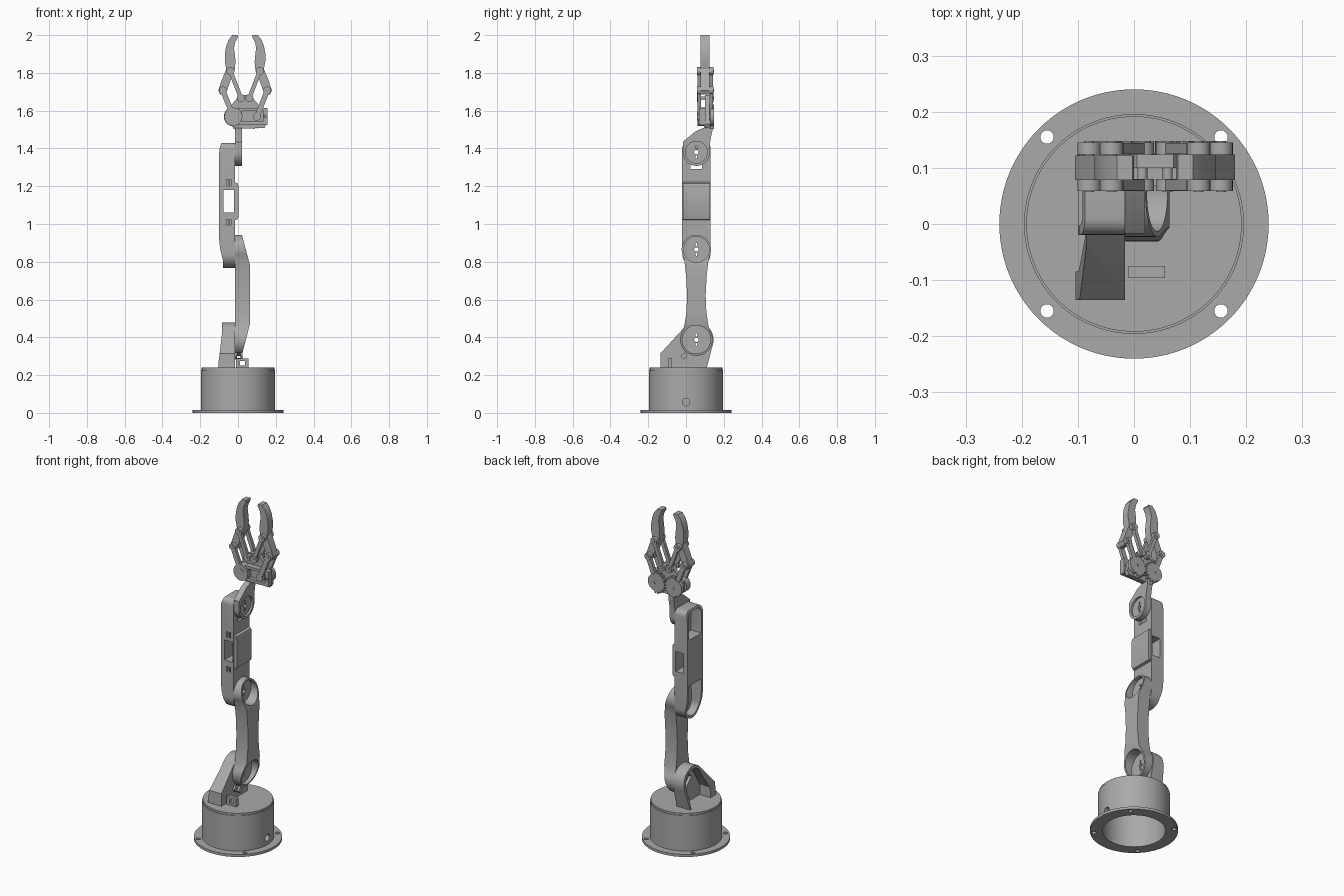
import bpy, bmesh, math
from mathutils import Vector
from mathutils.geometry import convex_hull_2d

if "Cube" in bpy.data.objects:
    bpy.data.objects.remove(bpy.data.objects["Cube"])

grey = bpy.data.materials.new("plain grey")
grey.use_nodes = True
grey.diffuse_color = (0.4, 0.4, 0.4, 1)
grey.node_tree.nodes["Principled BSDF"].inputs["Base Color"].default_value = (0.4, 0.4, 0.4, 1)
parts = []


def arc(c, r, a0=0, a1=360, n=40):
    """Points on an arc, angles in degrees."""
    return [(c[0] + r * math.cos(math.radians(a0 + (a1 - a0) * i / n)),
             c[1] + r * math.sin(math.radians(a0 + (a1 - a0) * i / n)))
            for i in range(n if a1 - a0 == 360 else n + 1)]


def hull(*groups):
    pts = [Vector(p) for g in groups for p in g]
    return [tuple(pts[i]) for i in convex_hull_2d(pts)]


def rect(u0, v0, u1, v1):
    return [(u0, v0), (u1, v0), (u1, v1), (u0, v1)]


def finish(name, bm):
    bmesh.ops.recalc_face_normals(bm, faces=bm.faces)
    me = bpy.data.meshes.new(name)
    bm.to_mesh(me)
    bm.free()
    me.materials.append(grey)
    ob = bpy.data.objects.new(name, me)
    bpy.context.collection.objects.link(ob)
    parts.append(ob)
    return ob


def prism(name, pts, axis, a, b):
    """Extrude an outline along an axis from a to b; the outline is in the other two axes."""
    place = {"x": lambda p, d: (d, p[0], p[1]),
             "y": lambda p, d: (p[0], d, p[1]),
             "z": lambda p, d: (p[0], p[1], d)}[axis]
    bm = bmesh.new()
    face = bm.faces.new([bm.verts.new(place(p, a)) for p in pts])
    ext = bmesh.ops.extrude_face_region(bm, geom=[face])["geom"]
    shift = Vector(place((0, 0), b - a))
    bmesh.ops.translate(bm, vec=shift, verts=[v for v in ext if isinstance(v, bmesh.types.BMVert)])
    return finish(name, bm)


def lathe(name, pts, n=96):
    bm = bmesh.new()
    vs = [bm.verts.new((r, 0, z)) for r, z in pts]
    es = [bm.edges.new((vs[i], vs[(i + 1) % len(vs)])) for i in range(len(vs))]
    bmesh.ops.spin(bm, geom=vs + es, axis=(0, 0, 1), cent=(0, 0, 0),
                   angle=math.tau, steps=n, use_merge=True)
    bmesh.ops.remove_doubles(bm, verts=bm.verts, dist=1e-5)
    return finish(name, bm)


def cut(ob, pts, axis, a, b):
    """Subtract an extruded outline from a part."""
    tool = prism("cutter", pts, axis, a, b)
    parts.remove(tool)
    tool.hide_render = True
    mod = ob.modifiers.new("cut", "BOOLEAN")
    mod.operation, mod.solver, mod.object = "DIFFERENCE", "EXACT", tool
    bpy.context.view_layer.update()
    me = bpy.data.meshes.new_from_object(ob.evaluated_get(bpy.context.evaluated_depsgraph_get()))
    ob.modifiers.clear()
    ob.data = me
    bpy.data.objects.remove(tool)


def horn_holes(ob, c, a, b):
    """Centre hole with a small slot above and below."""
    cut(ob, arc(c, 0.012, n=20), "x", a, b)
    for s in (-1, 1):
        cut(ob, hull(arc((c[0], c[1] + s * 0.022), 0.005, n=12),
                     arc((c[0], c[1] + s * 0.03), 0.004, n=12)), "x", a, b)


SHOULDER, ELBOW, WRIST = (0.055, 0.388), (0.055, 0.865), (0.055, 1.38)

# Base: flanged open drum with screw holes and a cable hole, turntable lid
drum = lathe("base_drum", [(0.172, 0), (0.24, 0), (0.24, 0.015), (0.196, 0.015),
                           (0.196, 0.228), (0.172, 0.228)])
for sx in (-1, 1):
    for sy in (-1, 1):
        cut(drum, arc((sx * 0.155, sy * 0.155), 0.012, n=16), "z", -0.01, 0.03)
cut(drum, arc((0, 0.057), 0.02, n=20), "x", 0.1, 0.3)
prism("turntable", arc((0, 0), 0.192, n=96), "z", 0.226, 0.24)

# Cable guide on the turntable
guide = prism("cable_guide", rect(-0.01, 0.238, 0.055, 0.287), "y", -0.096, -0.075)
cut(guide, rect(0.01, 0.252, 0.037, 0.274), "y", -0.2, 0)
clip = prism("cable_clip", [(-0.03, 0.3), (-0.012, 0.283), (0.008, 0.303), (-0.01, 0.32)],
             "x", -0.02, 0.025)
cut(clip, rect(-0.005, 0.29, 0.012, 0.315), "y", -0.1, 0.1)

# Shoulder bracket: arched shell, open on one side
bracket = prism("shoulder_bracket", hull(arc(SHOULDER, 0.091),
                [(-0.135, 0.238), (-0.135, 0.315), (0.11, 0.238)]), "x", -0.105, -0.016)
cut(bracket, hull(arc(SHOULDER, 0.073), [(-0.085, 0.2), (-0.085, 0.3), (0.09, 0.2)]),
    "x", -0.2, -0.032)
cut(bracket, [(-0.2, 0.2), (-0.106, 0.2), (-0.104, 0.26), (-0.094, 0.34), (-0.086, 0.41),
              (-0.084, 0.5), (-0.2, 0.5)], "y", -0.3, 0.3)
cut(bracket, [(0.055, 0.32), (0.115, 0.38), (0.055, 0.44), (-0.005, 0.38)], "x", -0.1, 0.1)

# Lower arm: waisted bar, slanted ends with round recesses
outline = arc(ELBOW, 0.078, -25, 205)
neck = [(0.044, 0.1), (0.052, 0.2)]
outline += [(0.055 - w, z) for w, z in ((0.063, 0.8), (0.054, 0.72), (0.049, 0.62), (0.053, 0.53), (0.064, 0.46))]
outline += arc(SHOULDER, 0.086, 150, 390)
outline += [(0.055 + w, z) for w, z in ((0.064, 0.46), (0.053, 0.53), (0.049, 0.62), (0.054, 0.72), (0.063, 0.8))]
arm = prism("lower_arm", outline, "x", -0.015, 0.063)
cut(arm, [(0.02, 1), (0.02, 0.945), (0.063, 0.785), (0.2, 0.7), (0.2, 1)], "y", -0.3, 0.3)
cut(arm, [(0.02, 0.25), (0.02, 0.302), (0.063, 0.47), (0.2, 0.5), (0.2, 0.25)], "y", -0.3, 0.3)
for centre, r in ((ELBOW, 0.068), (SHOULDER, 0.075)):
    cut(arm, arc(centre, r), "x", 0, 0.2)
    horn_holes(arm, centre, -0.1, 0.1)

# Forearm: long shell with two open servo bays and a window through the middle
fore = prism("forearm", hull(arc((0.055, 0.842), 0.075), arc((0.01, 1.4), 0.03, n=20),
             arc((0.1, 1.4), 0.03, n=20)), "x", -0.1, -0.016)
cut(fore, [(-0.2, 1.36), (-0.101, 1.36), (-0.097, 1.4), (-0.084, 1.44), (-0.2, 1.44)], "y", -0.3, 0.3)
cut(fore, [(-0.2, 0.93), (-0.101, 0.93), (-0.095, 0.87), (-0.08, 0.81), (-0.077, 0.7), (-0.2, 0.7)],
    "y", -0.3, 0.3)
cut(fore, hull(arc((0.055, 0.842), 0.06), rect(-0.003, 0.95, 0.113, 0.985)), "x", -0.2, -0.032)
cut(fore, hull(arc((0.018, 1.395), 0.022, n=16), arc((0.092, 1.395), 0.022, n=16),
               rect(-0.003, 1.26, 0.113, 1.3)), "x", -0.2, -0.032)
for z0, z1 in ((0.81, 0.93), (1.29, 1.4)):
    cut(fore, rect(0.025, z0, 0.085, z1), "x", -0.1, 0.1)
cut(fore, rect(-0.076, 1.06, -0.022, 1.18), "y", -0.3, 0.3)
for x in (-0.058, -0.04):
    cut(fore, rect(x - 0.004, 1.2, x + 0.004, 1.235), "y", -0.03, 0.0)
    cut(fore, rect(x - 0.004, 0.995, x + 0.004, 1.025), "y", -0.03, 0.0)
prism("forearm_cover", [(-0.018, 1.02), (-0.002, 1.025), (0.003, 1.04), (0.003, 1.2),
                        (-0.002, 1.215), (-0.018, 1.222)], "y", -0.016, 0.126)

# Wrist link: rounded plate slanting up to the palm
wrist = prism("wrist_link", arc(WRIST, 0.072, 180, 360)
              + [(0.127, 1.43), (0.14, 1.5), (0.09, 1.508), (0.05, 1.49), (-0.017, 1.435)],
              "x", -0.015, 0.02)
cut(wrist, arc(WRIST, 0.058), "x", 0.008, 0.1)
horn_holes(wrist, WRIST, -0.1, 0.1)
prism("wrist_neck", rect(0.095, 1.49, 0.14, 1.53), "x", -0.015, 0.02)

# Palm plate and servo frame
MID = 0.0375
prism("palm_plate", [(-0.03, 1.515), (0.0, 1.505), (0.14, 1.508), (0.15, 1.53), (0.135, 1.6), (0.085, 1.66),
                     (0.07, 1.682), (0.005, 1.682), (-0.01, 1.66), (-0.06, 1.6), (-0.06, 1.54)],
      "y", 0.1, 0.124)
frame = prism("servo_frame", rect(0.0, 1.525, 0.155, 1.615), "y", 0.068, 0.102)
cut(frame, rect(0.022, 1.543, 0.133, 1.6), "y", 0, 0.09)
cut(frame, arc((0.1, 1.568), 0.02, n=20), "y", 0, 0.2)
for x in (0.011, 0.144):
    cut(frame, arc((x, 1.57), 0.006, n=12), "y", 0, 0.2)


# Gripper sides, mirrored about the palm centre line
def link(name, p, q, w, y0, y1):
    prism(name, hull(arc(p, w, n=24), arc(q, w, n=24)), "y", y0, y1)
    for c in (p, q):
        prism(name + "_boss", arc(c, 0.021, n=24), "y", y0 - 0.001, y1 + 0.001)


for side, s in (("right", 1), ("left", -1)):
    def m(x, z):
        return (MID + s * (x - MID), z)

    gear_c, knuckle = m(-0.025, 1.568), m(-0.08, 1.707)
    inner, finger_c = m(0.015, 1.667), m(-0.04, 1.81)
    # Gear with teeth only on the side that meshes
    teeth = []
    for i in range(72):
        a = math.tau * (i + 0.5) / 72
        inward = math.cos(a) > -0.1
        r = (0.066 if (i // 2 + (s < 0)) % 2 else 0.056) if inward else 0.05
        teeth.append((gear_c[0] + s * r * math.cos(a), gear_c[1] + r * math.sin(a)))
    gear = prism(side + "_gear", teeth, "y", 0.126, 0.148)
    cut(gear, arc(gear_c, 0.009, n=16), "y", 0, 0.3)
    link(side + "_gear_arm", gear_c, knuckle, 0.014, 0.125, 0.144)
    link(side + "_rear_link", inner, finger_c, 0.011, 0.125, 0.144)
    link(side + "_front_link", inner, finger_c, 0.011, 0.06, 0.079)
    if s > 0:
        prism("front_gear_disc", arc(gear_c, 0.048), "y", 0.06, 0.1)
    link(side + "_front_arm", gear_c, knuckle, 0.014, 0.06, 0.079)
    # Curved finger
    shape = [(-0.105, 1.707), (-0.094, 1.685), (-0.07, 1.685), (-0.058, 1.707), (-0.03, 1.785),
             (-0.018, 1.81), (-0.013, 1.86), (-0.017, 1.9), (-0.021, 1.93), (-0.016, 1.96),
             (0, 1.99), (-0.003, 2.0), (-0.03, 2.0), (-0.05, 1.975), (-0.063, 1.94),
             (-0.07, 1.9), (-0.07, 1.86), (-0.062, 1.82), (-0.085, 1.765)]
    prism(side + "_finger", [m(*p) for p in shape], "y", 0.078, 0.124 if s < 0 else 0.122)
    for c in (knuckle, finger_c, inner):
        prism(side + "_pin", arc(c, 0.009, n=16), "y", 0.057, 0.148)

# Smooth round walls, keep edges sharp
bpy.ops.object.select_all(action="DESELECT")
for ob in parts:
    ob.select_set(True)
bpy.context.view_layer.objects.active = parts[0]
bpy.ops.object.shade_smooth_by_angle(angle=math.radians(30))
